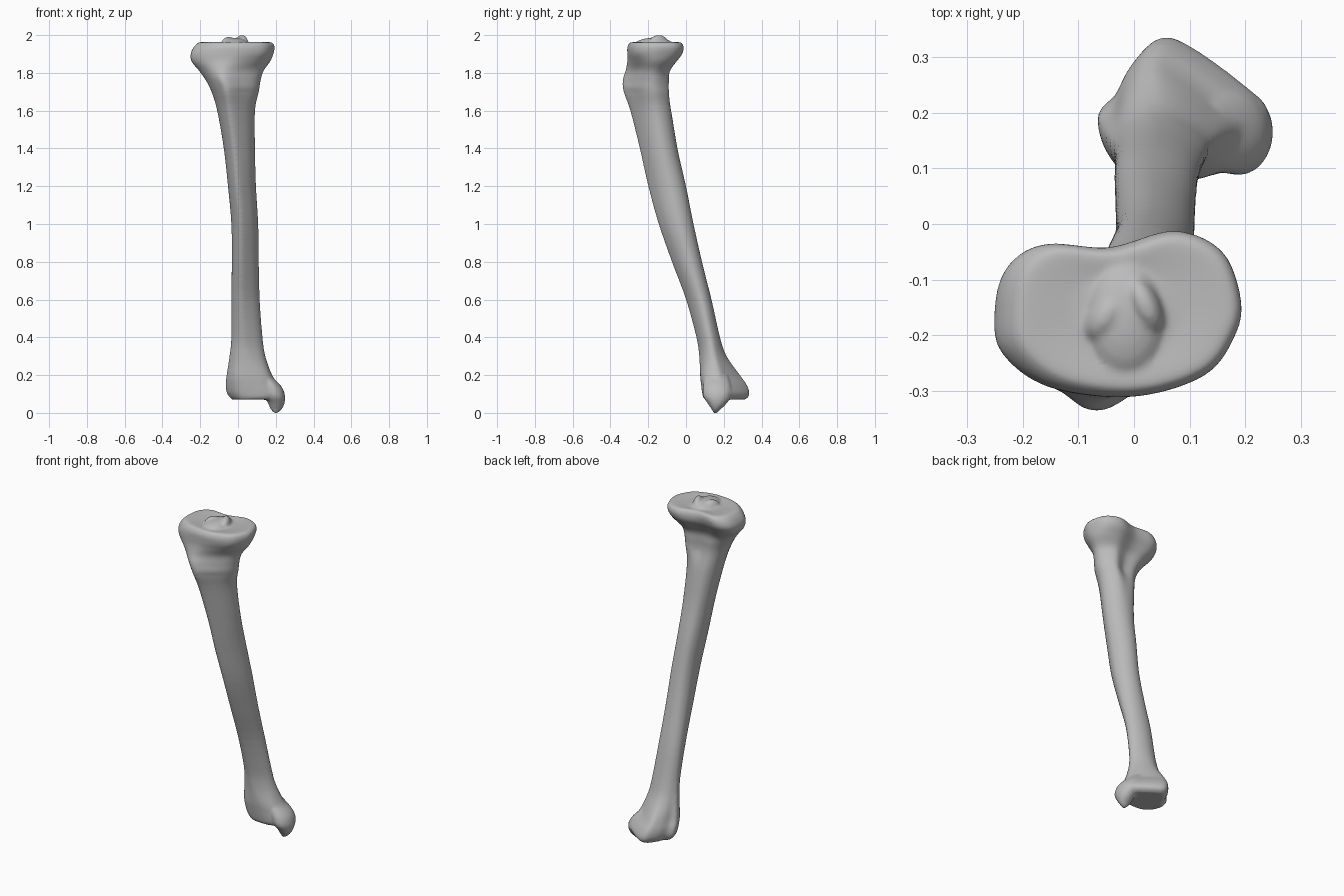
import bpy
import bmesh
import math
from mathutils import Matrix, Vector

if "Cube" in bpy.data.objects:
    bpy.data.objects.remove(bpy.data.objects["Cube"], do_unlink=True)

# One bone grey for everything
bone_grey = bpy.data.materials.new("bone grey")
bone_grey.use_nodes = True
colour = (0.5, 0.5, 0.5, 1)
bone_grey.diffuse_color = colour
bone_grey.node_tree.nodes["Principled BSDF"].inputs["Base Color"].default_value = colour

# Cross-section outlines in a unit box: left, back, right, front
PLATEAU = [(0, .52), (.04, .78), (.18, .92), (.45, .9), (.72, 1), (.92, .88),
           (1, .6), (.98, .38), (.85, .13), (.55, 0), (.22, .06), (.03, .27)]
NECK = [(0, .6), (.07, .82), (.25, .95), (.5, .93), (.75, 1), (.93, .85),
        (1, .65), (.9, .42), (.65, .2), (.35, 0), (.18, .12), (.04, .38)]
SHAFT = [(0, .62), (.05, .8), (.2, .95), (.45, 1), (.7, .95), (.9, .82),
         (1, .62), (.93, .4), (.72, .18), (.35, 0), (.14, .15), (.03, .4)]
ANKLE = [(0, .47), (.1, .6), (.2, .82), (.36, 1), (.55, .92), (.85, .66),
         (1, .47), (.95, .2), (.8, .06), (.55, 0), (.22, .05), (.05, .25)]
OUTLINES = [PLATEAU, NECK, SHAFT, ANKLE]

# Height, x range, y range, position along the list of outlines
SECTIONS = [
    (.07, -.03, .21, .1, .31, 3), (.085, -.045, .235, .09, .33, 3),
    (.11, -.06, .24, .085, .335, 3), (.15, -.065, .215, .08, .32, 3),
    (.2, -.06, .18, .075, .285, 3), (.3, -.045, .145, .07, .215, 2.5),
    (.4, -.035, .13, .055, .18, 2.2), (.6, -.035, .115, 0, .135, 2),
    (.8, -.033, .11, -.075, .085, 2), (1, -.035, .107, -.145, .04, 2),
    (1.2, -.053, .095, -.2, 0, 2), (1.4, -.075, .09, -.245, -.045, 2),
    (1.6, -.11, .09, -.295, -.075, 1.7), (1.7, -.14, .11, -.33, -.09, 1),
    (1.76, -.17, .12, -.335, -.09, 1), (1.81, -.205, .135, -.32, -.085, .8),
    (1.86, -.245, .17, -.31, -.05, .3), (1.9, -.25, .185, -.31, -.02, 0),
    (1.935, -.235, .192, -.31, -.012, 0), (1.957, -.215, .185, -.3, -.02, 0),
]
MALLEOLUS = [(0, .19, .21, .145, .165), (.02, .173, .232, .135, .185),
             (.05, .16, .246, .115, .215), (.09, .14, .249, .09, .24),
             (.14, .12, .23, .09, .24), (.2, .1, .17, .1, .22)]


def spline(a, b, c, d, t):
    """Smooth blend from b to c, on tuples of any length."""
    return [q + t / 2 * (r - p + t * (2 * p - 5 * q + 4 * r - s + t * (3 * (q - r) + s - p)))
            for p, q, r, s in zip(a, b, c, d)]


def refine(points, steps, closed):
    """Subdivide a list of tuples along a smooth spline."""
    n = len(points)

    def at(i):
        return points[i % n] if closed else points[min(max(i, 0), n - 1)]

    out = [spline(at(i - 1), at(i), at(i + 1), at(i + 2), k / steps)
           for i in range(n if closed else n - 1) for k in range(steps)]
    return out if closed else out + [points[-1]]


def blended_outline(position):
    i = min(max(int(position), 0), len(OUTLINES) - 2)
    t = position - i
    pairs = zip(OUTLINES[i], OUTLINES[i + 1])
    return refine([(a[0] + t * (b[0] - a[0]), a[1] + t * (b[1] - a[1])) for a, b in pairs], 5, True)


def circle_outline(count):
    return [(.5 - .5 * math.cos(math.tau * i / count), .5 + .5 * math.sin(math.tau * i / count))
            for i in range(count)]


def loft(bm, rings):
    """Skin a stack of closed rings and cap both ends."""
    loops = [[bm.verts.new(p) for p in ring] for ring in rings]
    n = len(loops[0])
    for low, high in zip(loops, loops[1:]):
        for i in range(n):
            j = (i + 1) % n
            bm.faces.new((low[i], high[i], high[j], low[j]))
    bm.faces.new(loops[0])
    bm.faces.new(reversed(loops[-1]))


def boxed(outline, z, x0, x1, y0, y1):
    return [(x0 + u * (x1 - x0), y0 + v * (y1 - y0), z) for u, v in outline]


def ball(bm, centre, size, turn=0):
    place = Matrix.Translation(centre) @ Matrix.Rotation(math.radians(turn), 4, "Z")
    bmesh.ops.create_icosphere(bm, subdivisions=4, radius=1,
                               matrix=place @ Matrix.Diagonal(Vector((*size, 1))))


bm = bmesh.new()

# Shaft with both flared ends, closed by a gently raised rim on top
rings = [boxed(blended_outline(s[5]), *s[:5]) for s in refine(SECTIONS, 4, False)]
rim = rings[-1]
middle = Vector((-.015, -.16, 0))
for scale, z in ((.93, 1.963), (.8, 1.962), (.5, 1.957), (.2, 1.96)):
    rings.append([(middle.x + (x - middle.x) * scale, middle.y + (y - middle.y) * scale, z)
                  for x, y, _ in rim])
loft(bm, rings)

# Inner ankle knob
loft(bm, [boxed(circle_outline(32), *s) for s in refine(MALLEOLUS, 4, False)])

# Twin ridges between the two knee dishes
ball(bm, (.02, -.145, 1.955), (.028, .055, .046), 25)
ball(bm, (-.05, -.165, 1.955), (.03, .05, .036), -35)
ball(bm, (-.015, -.17, 1.95), (.07, .1, .036))

bmesh.ops.recalc_face_normals(bm, faces=bm.faces)
mesh = bpy.data.meshes.new("shin_bone")
bm.to_mesh(mesh)
bm.free()
mesh.materials.append(bone_grey)
shin_bone = bpy.data.objects.new("shin_bone", mesh)
bpy.context.collection.objects.link(shin_bone)

# Fuse the overlapping parts into one softened skin
fuse = shin_bone.modifiers.new("fuse", "REMESH")
fuse.mode = "VOXEL"
fuse.voxel_size = .007
fuse.use_smooth_shade = True
soften = shin_bone.modifiers.new("soften", "SMOOTH")
soften.factor = .5
soften.iterations = 5
